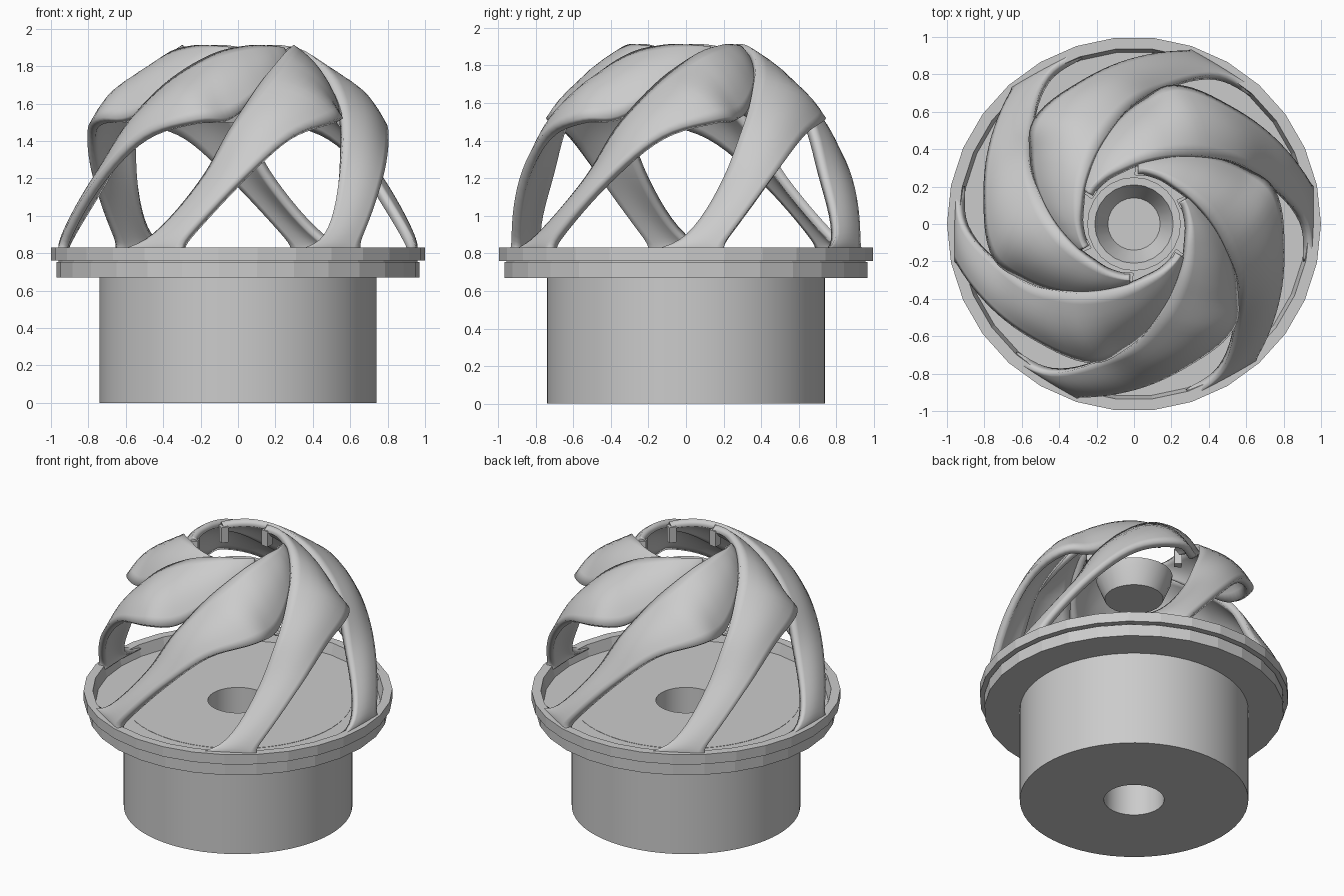
import bpy, bmesh, math
from mathutils import Vector

if "Cube" in bpy.data.objects:
    bpy.data.objects.remove(bpy.data.objects["Cube"])


def finish(name, bm, angle=35):
    bmesh.ops.remove_doubles(bm, verts=bm.verts, dist=1e-5)
    mesh = bpy.data.meshes.new(name)
    bm.to_mesh(mesh)
    bm.free()
    ob = bpy.data.objects.new(name, mesh)
    bpy.context.collection.objects.link(ob)
    bpy.ops.object.select_all(action='DESELECT')
    ob.select_set(True)
    bpy.context.view_layer.objects.active = ob
    if angle:
        bpy.ops.object.shade_smooth_by_angle(angle=math.radians(angle))
    return ob


def polar(deg, r, z):
    a = math.radians(deg)
    return Vector((r * math.cos(a), r * math.sin(a), z))


def revolve(name, profile, sides, closed=True, angle=35):
    bm = bmesh.new()
    rings = [[bm.verts.new(polar(360 * i / sides, r, z)) for r, z in profile]
             for i in range(sides)]
    n = len(profile)
    for i in range(sides):
        a, b = rings[i], rings[(i + 1) % sides]
        for j in range(n if closed else n - 1):
            k = (j + 1) % n
            bm.faces.new((a[j], b[j], b[k], a[k]))
    bmesh.ops.remove_doubles(bm, verts=bm.verts, dist=1e-5)
    bmesh.ops.recalc_face_normals(bm, faces=bm.faces)
    return finish(name, bm, angle)


def spline(pts, t):
    # Catmull-Rom through the points
    i = min(int(t), len(pts) - 2)
    u = t - i
    p = [Vector(pts[max(0, min(len(pts) - 1, i + d))]) for d in (-1, 0, 1, 2)]
    return 0.5 * (2 * p[1] + (p[2] - p[0]) * u
                  + (2 * p[0] - 5 * p[1] + 4 * p[2] - p[3]) * u * u
                  + (3 * p[1] - p[0] - 3 * p[2] + p[3]) * u ** 3)


# Base plug, flange and cage rim
revolve("base_plug", [(.195, 0), (.74, 0), (.74, .755), (.195, .755)], 64)
revolve("flange", [(.72, .67), (.97, .67), (.97, .753), (.72, .753)], 30, angle=0)
revolve("cage_rim", [(.92, .75), (.96, .75), (.96, .76), (1.0, .76), (1.0, .83), (.94, .83)],
        30, angle=0)

# Hanging cup under the crown
revolve("crown_cup", [(0, 1.5), (.19, 1.5), (.24, 1.62), (.25, 1.67),
                      (.21, 1.67), (.14, 1.54), (0, 1.54)], 24, closed=False)

# Swirling blades: edges as (angle, radius, height); each tucks under the next ridge
RIDGE = [(-12, .975, .81), (0, .92, .90), (15, .765, 1.2), (28, .665, 1.5),
         (45, .515, 1.73), (69, .39, 1.865), (98, .315, 1.91), (125, .30, 1.91), (146, .30, 1.90)]
LOWER = [(12, .985, .81), (14, .965, .90), (31, .885, 1.2), (51, .815, 1.43),
         (74, .775, 1.52), (87, .665, 1.53), (103, .535, 1.66), (124, .40, 1.80), (146, .32, 1.87)]
BULGE = [0, .01, .02, .03, .045, .04, .02, .005, 0]
STEPS, ACROSS = 48, 8

for k in range(6):
    bm = bmesh.new()
    rows = []
    for i in range(STEPS + 1):
        t = i * (len(RIDGE) - 1) / STEPS
        a, b = spline(RIDGE, t), spline(LOWER, t)
        i0 = min(int(t), len(BULGE) - 2)
        bulge = BULGE[i0] + (BULGE[i0 + 1] - BULGE[i0]) * (t - i0)
        row = []
        for j in range(ACROSS + 1):
            s = j / ACROSS
            # straight chord across the blade, bowed slightly outward
            p = polar(*a).lerp(polar(*b), s)
            ang = math.degrees(math.atan2(p.y, p.x))
            h = bulge * math.sin(math.pi * s)
            row.append(bm.verts.new(polar(ang + 60 * k, p.xy.length + h, p.z + h)))
        rows.append(row)
    for r0, r1 in zip(rows, rows[1:]):
        for j in range(ACROSS):
            if len({v.co.to_tuple(5) for v in (r0[j], r0[j + 1], r1[j + 1], r1[j])}) == 4:
                bm.faces.new((r0[j], r0[j + 1], r1[j + 1], r1[j]))
    ob = finish("blade_%d" % (k + 1), bm, 40)
    mod = ob.modifiers.new("thickness", 'SOLIDIFY')
    mod.thickness = .05
    mod.offset = -1

# Small tabs inside the crown opening
for k in range(6):
    bm = bmesh.new()
    bmesh.ops.create_cube(bm, size=1)
    ang = 24 + 60 * k
    bmesh.ops.scale(bm, verts=bm.verts, vec=(.05, .05, .11))
    for v in bm.verts:
        x, y, z = v.co
        v.co = polar(ang, .285 + x, 1.82 + z) + polar(ang + 90, y, 0)
    finish("crown_tab_%d" % (k + 1), bm, 0)
